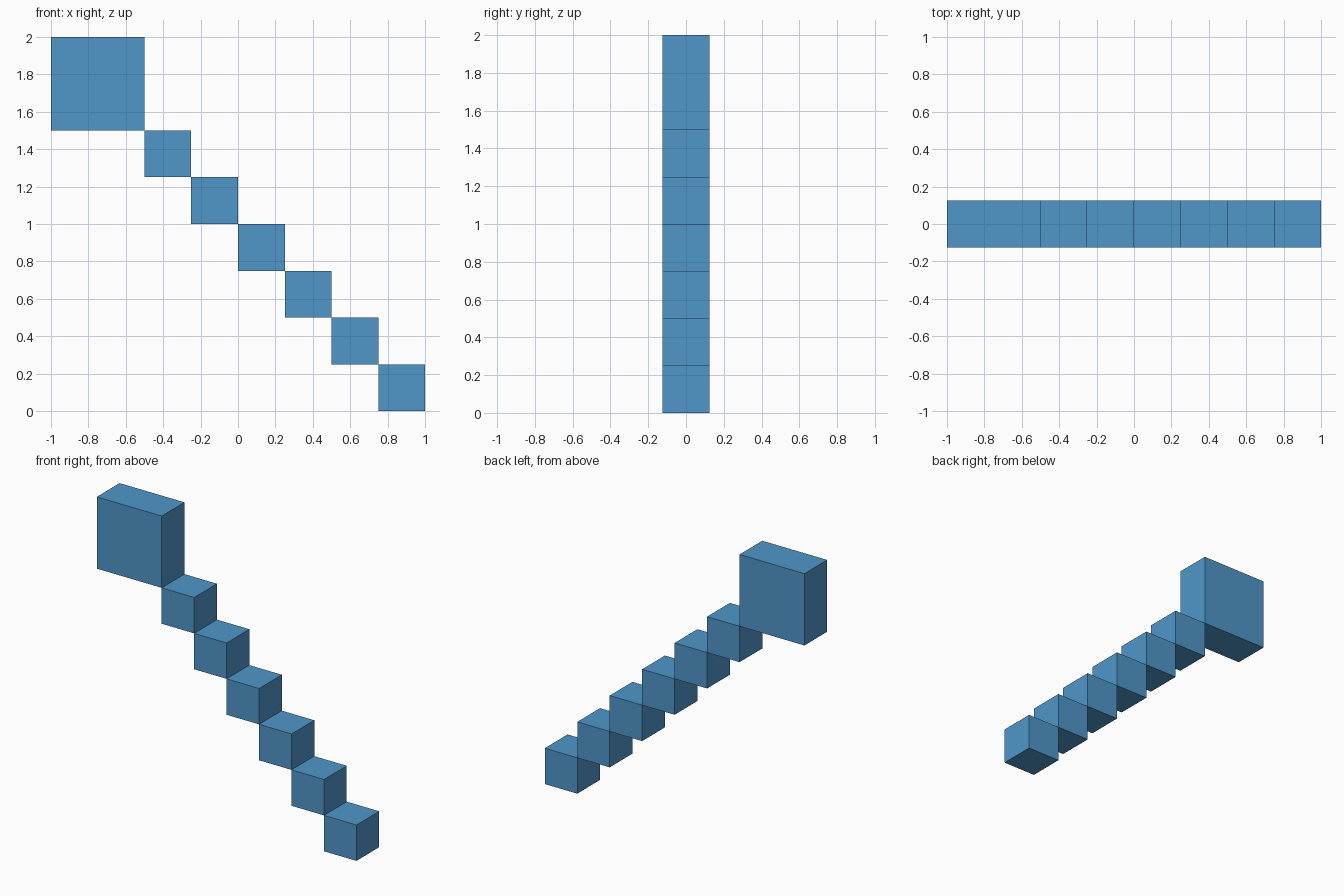
import bpy
import bmesh
from mathutils import Matrix, Vector

if "Cube" in bpy.data.objects:
    bpy.data.objects.remove(bpy.data.objects["Cube"])

STEP = 0.25   # edge of one small cube, also the depth of every part

blue = bpy.data.materials.new("blue")
blue.diffuse_color = (0.08, 0.31, 0.59, 1.0)
blue.use_nodes = True
blue.node_tree.nodes["Principled BSDF"].inputs["Base Color"].default_value = blue.diffuse_color


def box(name, size, centre):
    """Flat-sided box with its origin at its centre."""
    mesh = bpy.data.meshes.new(name)
    bm = bmesh.new()
    bmesh.ops.create_cube(bm, size=1.0, matrix=Matrix.Diagonal((*size, 1.0)))
    bm.to_mesh(mesh)
    bm.free()
    mesh.materials.append(blue)
    obj = bpy.data.objects.new(name, mesh)
    obj.location = Vector(centre)
    bpy.context.collection.objects.link(obj)
    return obj


# Large block at the top of the diagonal
box("top_block", (2 * STEP, STEP, 2 * STEP), (-0.75, 0, 1.75))

# Six cubes stepping down to the ground, meeting edge to edge
for i in range(6):
    offset = (i + 0.5) * STEP
    box(f"step_cube_{i + 1}", (STEP, STEP, STEP), (-0.5 + offset, 0, 1.5 - offset))
